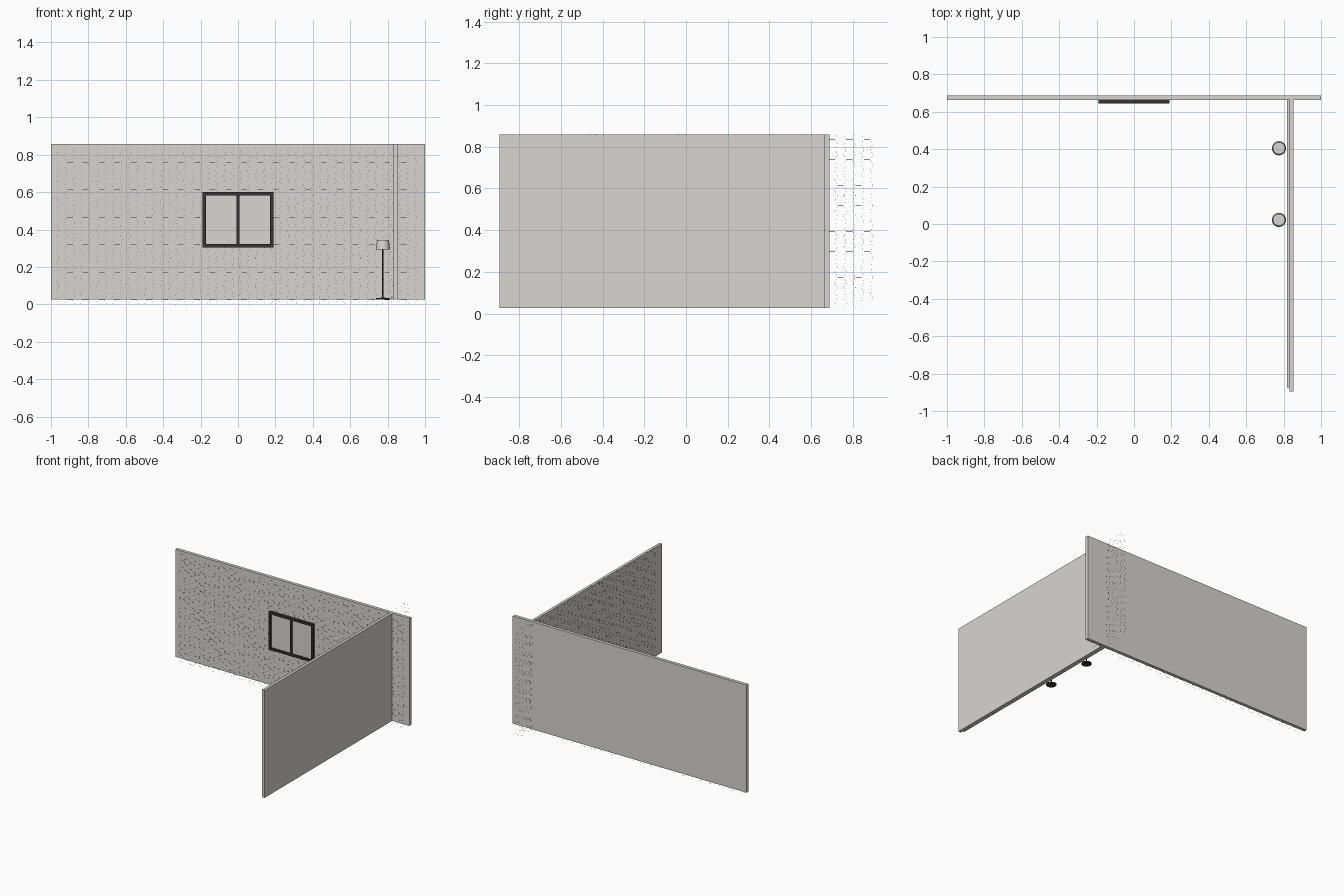
import bpy, bmesh, math
from mathutils import Vector

if "Cube" in bpy.data.objects:
    bpy.data.objects.remove(bpy.data.objects["Cube"])


def material(name, rgb):
    m = bpy.data.materials.new(name)
    m.use_nodes = True
    m.diffuse_color = (*rgb, 1)
    m.node_tree.nodes["Principled BSDF"].inputs["Base Color"].default_value = (*rgb, 1)
    return m


PLASTER = material("warm_grey_plaster", (0.69, 0.67, 0.65))
DARK = material("charcoal", (0.035, 0.033, 0.032))


def finish(name, bm, mat):
    mesh = bpy.data.meshes.new(name)
    bm.to_mesh(mesh)
    bm.free()
    mesh.materials.append(mat)
    ob = bpy.data.objects.new(name, mesh)
    bpy.context.collection.objects.link(ob)
    return ob


def add_box(bm, lo, hi):
    lo, hi = Vector(lo), Vector(hi)
    vs = bmesh.ops.create_cube(bm, size=1)["verts"]
    for v in vs:
        v.co = (lo + hi) / 2 + v.co * (hi - lo)


def boxes(name, mat, *spans):
    bm = bmesh.new()
    for lo, hi in spans:
        add_box(bm, lo, hi)
    finish(name, bm, mat)


def lathe(name, mat, x, y, profile, sides=32):
    """Closed turned solid from (radius, height) pairs."""
    bm = bmesh.new()
    rings = [[bm.verts.new((x + r * math.cos(i * math.tau / sides),
                            y + r * math.sin(i * math.tau / sides), z))
              for i in range(sides)] for r, z in profile]
    for a, b in zip(rings, rings[1:]):
        for i in range(sides):
            j = (i + 1) % sides
            bm.faces.new((a[i], a[j], b[j], b[i]))
    bm.faces.new(rings[0][::-1])
    bm.faces.new(rings[-1])
    ob = finish(name, bm, mat)
    bpy.context.view_layer.objects.active = ob
    ob.select_set(True)
    bpy.ops.object.shade_smooth_by_angle()
    ob.select_set(False)


def honeycomb(name, origin, along, out, columns, rows, wire=0.0004):
    """Fine flat-topped hexagon lattice lying on a wall face."""
    side = 0.0283
    high = side * math.sqrt(3)
    origin, along, out = Vector(origin), Vector(along), Vector(out)
    bm = bmesh.new()
    seen = set()

    def strut(p, q):
        key = frozenset((round(c[0], 3), round(c[1], 3)) for c in (p, q))
        if key in seen:
            return
        seen.add(key)
        a, b = (origin + along * c[0] + Vector((0, 0, c[1])) for c in (p, q))
        n = (b - a).normalized().cross(out) * wire / 2
        d = out * wire
        ends = [[bm.verts.new(v) for v in (e - n, e + n, e + n + d, e - n + d)]
                for e in (a, b)]
        for i in range(4):
            j = (i + 1) % 4
            bm.faces.new((ends[0][i], ends[0][j], ends[1][j], ends[1][i]))

    for c in range(columns):
        for r in range(rows - c % 2):
            cx = side + c * 1.5 * side
            cz = (r + 0.5 + 0.5 * (c % 2)) * high
            hexagon = [(cx + side * math.cos(k * math.pi / 3),
                        cz + side * math.sin(k * math.pi / 3)) for k in range(6)]
            for k in range(6):
                strut(hexagon[k], hexagon[(k + 1) % 6])
    bmesh.ops.recalc_face_normals(bm, faces=bm.faces)
    finish(name, bm, DARK)


# Walls and skirting
FLOOR, TOP = 0.027, 0.858
WALL_Y, WALL_X = 0.663, 0.832
boxes("back_wall", PLASTER, ((-1, WALL_Y, FLOOR), (1, 0.688, TOP)))
boxes("side_wall", PLASTER, ((WALL_X, -0.895, FLOOR), (0.854, WALL_Y, TOP)))
boxes("side_skirting", PLASTER, ((0.819, -0.875, FLOOR), (WALL_X, WALL_Y, 0.04)))

# Wall lattices, running past the wall edges
honeycomb("back_wall_lattice", (-0.97, WALL_Y, 0), (1, 0, 0), (0, -1, 0), 45, 17)
honeycomb("side_wall_lattice", (WALL_X, -0.815, FLOOR), (0, 1, 0), (-1, 0, 0), 40, 17)

# Window
W, LOW, HIGH, BAR = 0.19, 0.305, 0.6, 0.018
FRONT = 0.645
boxes("window_frame", DARK,
      ((-W, FRONT, LOW), (W, WALL_Y, LOW + BAR)),
      ((-W, FRONT, HIGH - BAR), (W, WALL_Y, HIGH)),
      ((-W, FRONT, LOW + BAR), (BAR - W, WALL_Y, HIGH - BAR)),
      ((W - BAR, FRONT, LOW + BAR), (W, WALL_Y, HIGH - BAR)),
      ((-BAR / 2, FRONT, LOW + BAR), (BAR / 2, WALL_Y, HIGH - BAR)))
boxes("window_panes", PLASTER,
      ((BAR - W, 0.655, LOW + BAR), (W - BAR, 0.66, HIGH - BAR)))

# Floor lamps
for label, y in (("rear", 0.405), ("front", 0.022)):
    x = 0.775
    lathe(label + "_lamp_stand", DARK, x, y,
          [(0.036, FLOOR), (0.036, 0.033), (0.004, 0.036), (0.004, 0.31)])
    lathe(label + "_lamp_shade", PLASTER, x, y,
          [(0.038, 0.294), (0.032, 0.344)])
